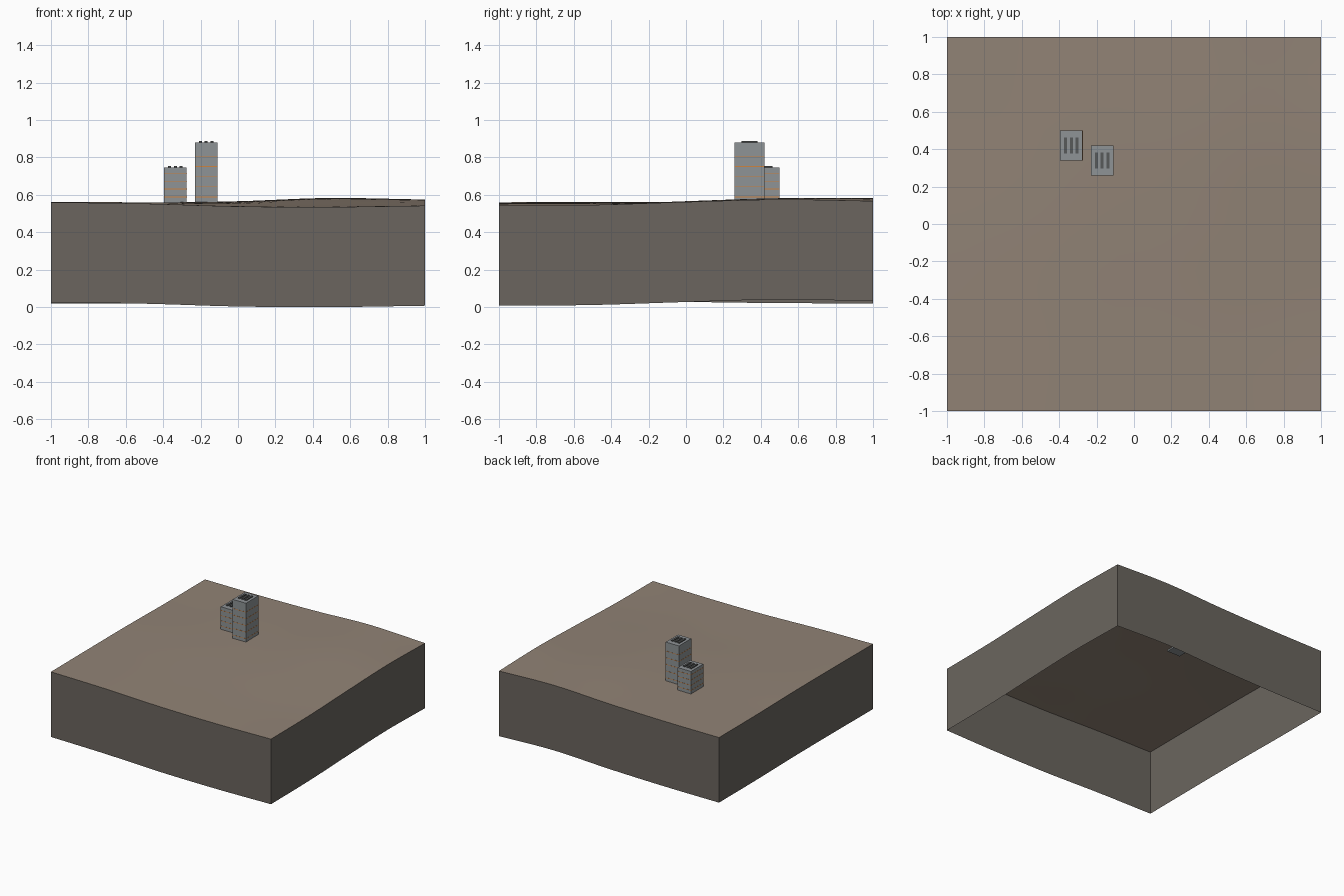
import bpy
import bmesh

if "Cube" in bpy.data.objects:
    bpy.data.objects.remove(bpy.data.objects["Cube"], do_unlink=True)


def material(name, rgb):
    # Flat colour given as display values, stored as linear values
    colour = [(c / 255) ** 2.2 for c in rgb] + [1]
    mat = bpy.data.materials.new(name)
    mat.use_nodes = True
    mat.diffuse_color = colour
    mat.node_tree.nodes["Principled BSDF"].inputs["Base Color"].default_value = colour
    return mat


soil = material("brown soil", (144, 130, 117))
rock = material("dark rock", (106, 101, 95))
concrete = material("grey concrete", (141, 146, 149))
vent_metal = material("dark vent", (88, 90, 90))
orange = material("orange trim", (205, 130, 65))


def finish(bm, name, *mats):
    mesh = bpy.data.meshes.new(name)
    bm.to_mesh(mesh)
    bm.free()
    obj = bpy.data.objects.new(name, mesh)
    bpy.context.collection.objects.link(obj)
    for mat in mats:
        mesh.materials.append(mat)
    return obj


def box(name, x, y, z, mat):
    bm = bmesh.new()
    bmesh.ops.create_cube(bm, size=1)
    for v in bm.verts:
        v.co = [lo + (c + 0.5) * (hi - lo) for c, (lo, hi) in zip(v.co, (x, y, z))]
    return finish(bm, name, mat)


# Edge height profiles, evenly spaced along each side of the ground
FRONT = (.56, .553, .538, .535, .542)
BACK = (.555, .556, .565, .583, .567)
LEFT = (.56, .562, .562, .556, .555)
RIGHT = (.542, .546, .562, .575, .567)
DEPTH = 0.535
STEPS = 24


def curve(points, t):
    # Smooth spline through the profile points
    last = len(points) - 1
    i = min(int(t * last), last - 1)
    f = t * last - i
    a, b = points[i], points[i + 1]
    before = points[i - 1] if i else 2 * a - b
    after = points[i + 2] if i + 2 <= last else 2 * b - a
    return a + f / 2 * (b - before + f * (2 * before - 5 * a + 4 * b - after
                                          + f * (3 * (a - b) + after - before)))


def height(x, y):
    # Surface blended from the four edge profiles
    u, v = (x + 1) / 2, (y + 1) / 2
    sides = (1 - v) * curve(FRONT, u) + v * curve(BACK, u)
    sides += (1 - u) * curve(LEFT, v) + u * curve(RIGHT, v)
    corners = (1 - v) * ((1 - u) * FRONT[0] + u * FRONT[-1])
    corners += v * ((1 - u) * BACK[0] + u * BACK[-1])
    return sides - corners


# Ground surface
bm = bmesh.new()
bmesh.ops.create_grid(bm, x_segments=STEPS, y_segments=STEPS, size=1)
for v in bm.verts:
    v.co.z = height(v.co.x, v.co.y)
ground = finish(bm, "ground_surface", soil)
ground.data.shade_smooth()

# Skirt walls hang from the rim and are open underneath
bm = bmesh.new()
bmesh.ops.create_grid(bm, x_segments=STEPS, y_segments=STEPS, size=1)
for v in bm.verts:
    v.co.z = height(v.co.x, v.co.y)
surface = bm.faces[:]
rim = [e for e in bm.edges if e.is_boundary]
walls = bmesh.ops.extrude_edge_only(bm, edges=rim)["geom"]
for v in walls:
    if isinstance(v, bmesh.types.BMVert):
        v.co.z -= DEPTH
bmesh.ops.recalc_face_normals(bm, faces=bm.faces[:])
bmesh.ops.delete(bm, geom=surface, context="FACES")
finish(bm, "ground_skirt", rock)


def tower(name, cx, cy, top, floors):
    hx, hy = 0.06, 0.08
    box(name + "_block", (cx - hx, cx + hx), (cy - hy, cy + hy), (0.55, top), concrete)
    # Thin trim bands around each floor
    for i, z in enumerate(floors):
        e = 0.001
        box(f"{name}_trim_{i + 1}", (cx - hx - e, cx + hx + e),
            (cy - hy - e, cy + hy + e), (z - 0.002, z + 0.002), orange)
    # Row of roof vents
    for i in (-1, 0, 1):
        x = cx + i * 0.03
        box(f"{name}_vent_{i + 2}", (x - 0.008, x + 0.008),
            (cy - 0.042, cy + 0.042), (top - 0.01, top + 0.008), vent_metal)


tower("tall_tower", -0.17, 0.34, 0.88, [0.588 + 0.0545 * i for i in range(5)])
tower("short_tower", -0.335, 0.42, 0.745, [0.588 + 0.0425 * i for i in range(4)])
